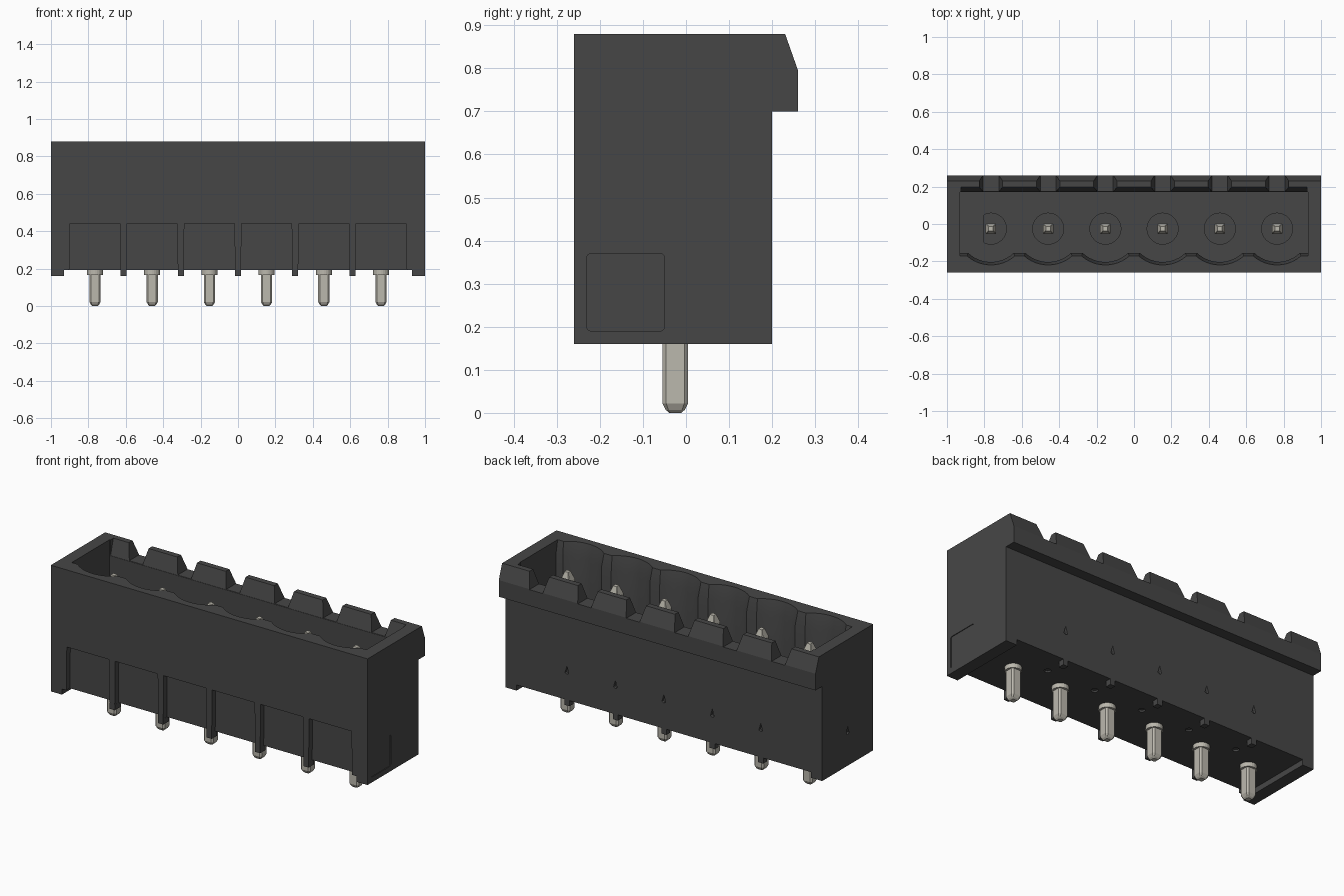
import bpy, bmesh, math

old = bpy.data.objects.get("Cube")
if old:
    bpy.data.objects.remove(old, do_unlink=True)


def material(name, rgb, metallic=0.0):
    m = bpy.data.materials.new(name)
    m.use_nodes = True
    m.diffuse_color = (*rgb, 1)
    bsdf = m.node_tree.nodes["Principled BSDF"]
    bsdf.inputs["Base Color"].default_value = (*rgb, 1)
    bsdf.inputs["Roughness"].default_value = 0.6
    return m


CHARCOAL = material("charcoal plastic", (0.062, 0.062, 0.062))
TIN = material("tin metal", (0.50, 0.48, 0.42))

PIN_X = [(i - 2.5) * 0.306 for i in range(6)]
GAP_X = [(i - 2) * 0.306 for i in range(5)]
PIN_Y = -0.025
TOP, BASE, FLOOR = 0.88, 0.16, 0.38


def loft(bm, sections):
    """Closed solid through rings of 3D points that share a point count."""
    rings = [[bm.verts.new(p) for p in s] for s in sections]
    n = len(rings[0])
    for a, b in zip(rings, rings[1:]):
        for i in range(n):
            j = (i + 1) % n
            bm.faces.new((a[i], a[j], b[j], b[i]))
    bm.faces.new(rings[0][::-1])
    bm.faces.new(rings[-1])


def prism(bm, pts, axis, lo, hi):
    """Extrude a 2D profile along an axis (profile uses the other two axes)."""
    def place(p, d):
        return {"x": (d, p[0], p[1]), "y": (p[0], d, p[1]), "z": (p[0], p[1], d)}[axis]
    loft(bm, [[place(p, d) for p in pts] for d in (lo, hi)])


def rect(x0, x1, y0, y1):
    return [(x0, y0), (x1, y0), (x1, y1), (x0, y1)]


def circle(cx, cy, r, n=32):
    return [(cx + r * math.cos(2 * math.pi * i / n), cy + r * math.sin(2 * math.pi * i / n))
            for i in range(n)]


def chamfered(cx, cy, half, c, z):
    """Square ring with cut corners."""
    h, k = half, half - c
    return [(cx + x, cy + y, z) for x, y in
            ((h, -k), (h, k), (k, h), (-k, h), (-h, k), (-h, -k), (-k, -h), (k, -h))]


def finish(name, bm, mat):
    bmesh.ops.recalc_face_normals(bm, faces=bm.faces)
    me = bpy.data.meshes.new(name)
    bm.to_mesh(me)
    bm.free()
    me.materials.append(mat)
    ob = bpy.data.objects.new(name, me)
    bpy.context.collection.objects.link(ob)
    return ob


def activate(ob):
    bpy.ops.object.select_all(action="DESELECT")
    ob.select_set(True)
    bpy.context.view_layer.objects.active = ob


def cut(target, bm):
    cutter = finish("cutter", bm, CHARCOAL)
    cutter.hide_render = True
    mod = target.modifiers.new("cut", "BOOLEAN")
    mod.operation, mod.solver, mod.object = "DIFFERENCE", "EXACT", cutter
    activate(target)
    bpy.ops.object.modifier_apply(modifier=mod.name)
    bpy.data.objects.remove(cutter, do_unlink=True)


# Housing block with the overhanging, chamfered back lip
bm = bmesh.new()
prism(bm, [(-0.26, BASE), (0.20, BASE), (0.20, 0.70), (0.26, 0.70),
           (0.26, 0.795), (0.23, TOP), (-0.26, TOP)], "x", -1, 1)
housing = finish("housing", bm, CHARCOAL)


# Plug cavity: scalloped front wall that flares toward the opening
def cavity_ring(radius, cusp, z):
    half = math.acos((PIN_Y - cusp) / radius)
    pts = [(-0.93, cusp, z)]
    for px in PIN_X:
        for i in range(13):
            a = -half + 2 * half * i / 12
            pts.append((px + radius * math.sin(a), PIN_Y - radius * math.cos(a), z))
    return pts + [(0.93, cusp, z), (0.93, 0.17, z), (-0.93, 0.17, z)]


bm = bmesh.new()
loft(bm, [cavity_ring(0.178, -0.155, FLOOR), cavity_ring(0.178, -0.155, 0.80),
          cavity_ring(0.195, -0.172, TOP + 0.005)])
cut(housing, bm)

# Sloped inner edge of the back wall
bm = bmesh.new()
prism(bm, [(0.15, 0.79), (0.172, 0.79), (0.20, 0.89), (0.15, 0.89)], "x", -0.925, 0.925)
cut(housing, bm)

# Tapered notches in the back lip, one behind each pin
bm = bmesh.new()
for px in PIN_X:
    prism(bm, [(px - 0.042, 0.792), (px + 0.042, 0.792),
               (px + 0.067, 0.90), (px - 0.067, 0.90)], "y", 0.14, 0.30)
cut(housing, bm)

# Round wells around the pins; the first has a flat side
bm = bmesh.new()
for i, px in enumerate(PIN_X):
    pts = circle(px, PIN_Y, 0.083)
    if i == 0:
        pts = [(max(x, px - 0.04), y) for x, y in pts]
        pts = list(dict.fromkeys((round(x, 5), round(y, 5)) for x, y in pts))
    prism(bm, pts, "z", FLOOR - 0.02, FLOOR + 0.02)
cut(housing, bm)

# Standoff channel under the body
bm = bmesh.new()
prism(bm, rect(-0.93, 0.93, -0.4, 0.4), "z", 0.10, 0.192)
cut(housing, bm)

# Recessed front panels
bm = bmesh.new()
for px in PIN_X:
    prism(bm, [(px - 0.138, 0.14), (px + 0.138, 0.14), (px + 0.134, 0.44), (px - 0.134, 0.44)],
          "y", -0.30, -0.228)
cut(housing, bm)

# Small pointed slots on the back wall and right end, and pits underneath
bm = bmesh.new()


def drop(c):
    return [(c - 0.012, 0.345), (c, 0.338), (c + 0.012, 0.345), (c, 0.385)]


for gx in GAP_X:
    prism(bm, drop(gx), "y", 0.185, 0.25)
    prism(bm, circle(gx, 0.06, 0.018, 16), "z", 0.15, 0.202)
prism(bm, drop(-0.03), "x", -1.05, -0.985)
cut(housing, bm)

# Plain shallow rounded panel on one end
bm = bmesh.new()
pts = []
for k, (cy, cz) in enumerate(((-0.06, 0.36), (-0.22, 0.36), (-0.22, 0.20), (-0.06, 0.20))):
    for i in range(5):
        a = math.pi / 2 * (k + i / 4)
        pts.append((cy + 0.01 * math.cos(a), cz + 0.01 * math.sin(a)))
prism(bm, pts, "x", 0.996, 1.05)
cut(housing, bm)

# Small feet beneath the ribs, front and back
bm = bmesh.new()
for gx in GAP_X:
    prism(bm, rect(gx - 0.016, gx + 0.016, -0.26, -0.21), "z", BASE, 0.192)
    prism(bm, rect(gx - 0.016, gx + 0.016, 0.165, 0.20), "z", BASE, 0.192)
feet = finish("standoff_feet", bm, CHARCOAL)

# Contact pins with tapered ends and a collar below the body
for i, px in enumerate(PIN_X):
    bm = bmesh.new()
    loft(bm, [chamfered(px, PIN_Y, h, c, z) for h, c, z in (
        (0.014, 0.004, 0.0), (0.022, 0.006, 0.007), (0.030, 0.009, 0.022), (0.030, 0.009, 0.30),
        (0.028, 0.003, 0.31), (0.028, 0.003, 0.755), (0.012, 0.002, 0.80))])
    prism(bm, circle(px, PIN_Y, 0.043, 24), "z", 0.167, 0.195)
    finish(f"contact_pin_{i + 1}", bm, TIN)

# Smooth only the gentle curves of the scallops and wells
activate(housing)
bpy.ops.object.shade_smooth_by_angle(angle=math.radians(14))
